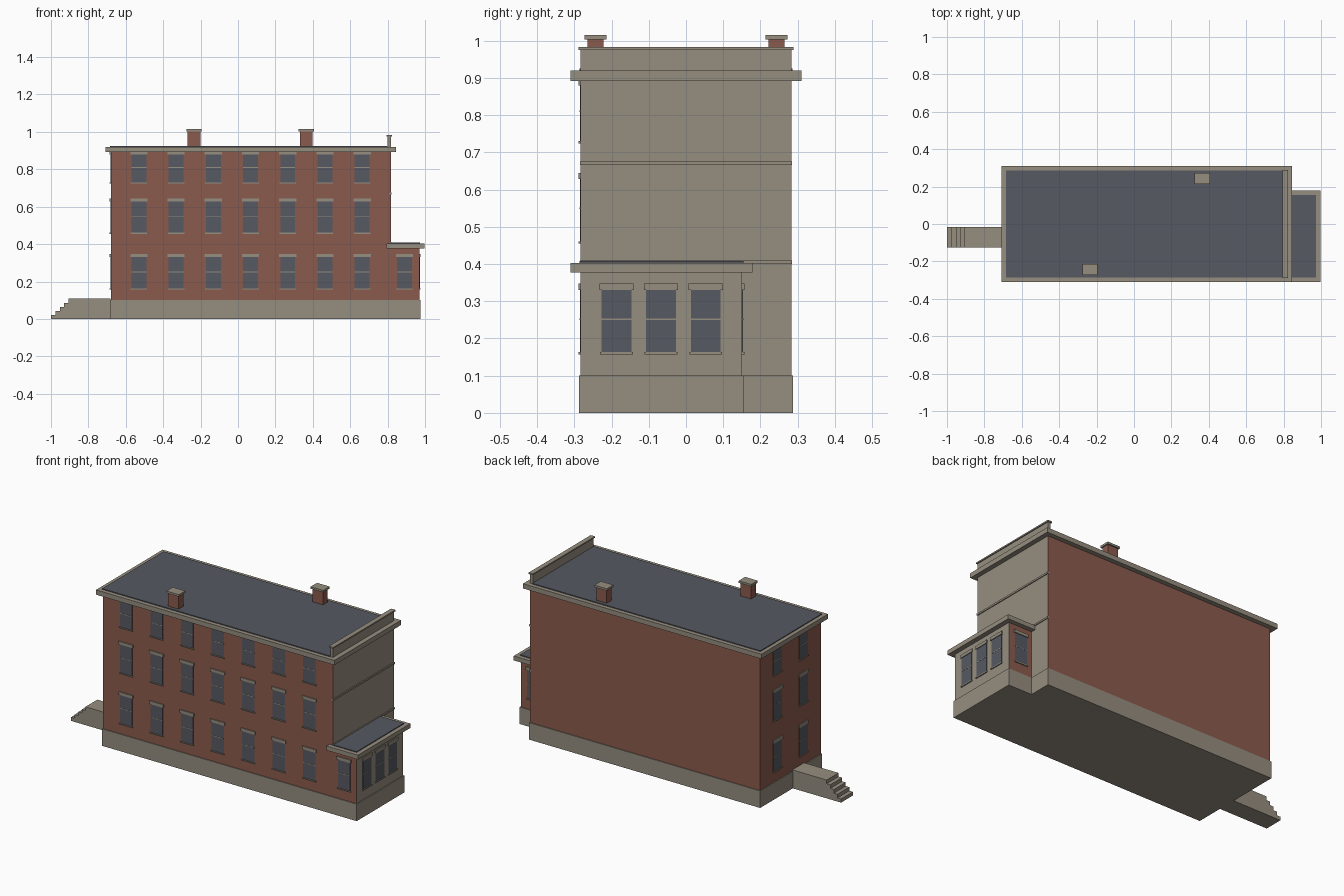
import bpy
import bmesh

if "Cube" in bpy.data.objects:
    bpy.data.objects.remove(bpy.data.objects["Cube"], do_unlink=True)


def material(name, rgb):
    m = bpy.data.materials.new(name)
    m.use_nodes = True
    m.diffuse_color = (*rgb, 1)
    m.node_tree.nodes["Principled BSDF"].inputs["Base Color"].default_value = (*rgb, 1)
    return m


brick = material("red brick", (0.26, 0.105, 0.075))
stone = material("grey stone", (0.305, 0.27, 0.215))
slate = material("dark slate", (0.093, 0.1, 0.122))


def finish(name, bm, *mats):
    bmesh.ops.recalc_face_normals(bm, faces=bm.faces)
    mesh = bpy.data.meshes.new(name)
    bm.to_mesh(mesh)
    bm.free()
    for m in mats:
        mesh.materials.append(m)
    obj = bpy.data.objects.new(name, mesh)
    bpy.context.collection.objects.link(obj)
    return obj


def box(name, x, y, z, *mats):
    """Box from three (low, high) ranges."""
    bm = bmesh.new()
    bmesh.ops.create_cube(bm, size=1)
    for v in bm.verts:
        for i, (lo, hi) in enumerate((x, y, z)):
            v.co[i] = lo if v.co[i] < 0 else hi
    return finish(name, bm, *mats)


def brick_walls(name, x, y, z):
    """Brick block whose +x end is faced with stone."""
    obj = box(name, x, y, z, brick, stone)
    for f in obj.data.polygons:
        f.material_index = 1 if f.normal.x > 0.5 else 0


# Walls and plinths
brick_walls("main_walls", (-0.68, 0.817), (-0.283, 0.283), (0.1, 0.9))
brick_walls("annex_walls", (0.8, 0.97), (-0.283, 0.151), (0.1, 0.385))
box("main_plinth", (-0.685, 0.822), (-0.288, 0.288), (0, 0.1), stone)
box("annex_plinth", (0.8, 0.975), (-0.288, 0.155), (0, 0.1), stone)

# Cornices and roofs
box("main_cornice", (-0.708, 0.845), (-0.31, 0.31), (0.892, 0.92), stone)
box("main_roof", (-0.685, 0.8), (-0.286, 0.286), (0.9, 0.925), slate)
box("annex_cornice", (0.793, 0.998), (-0.31, 0.178), (0.377, 0.403), stone)
box("annex_roof", (0.81, 0.973), (-0.286, 0.154), (0.39, 0.408), slate)

# End parapet with coping, and string courses on the stone end
box("parapet", (0.8, 0.817), (-0.283, 0.283), (0.9, 0.977), stone)
box("parapet_coping", (0.795, 0.823), (-0.289, 0.289), (0.975, 0.983), stone)
for name, z in (("upper_string_course", 0.671), ("lower_string_course", 0.405)):
    box(name, (0.81, 0.822), (-0.285, 0.285), (z - 0.005, z + 0.005), stone)

# Chimneys
for name, cx, cy in (("front_chimney", -0.235, -0.243), ("rear_chimney", 0.365, 0.243)):
    box(name, (cx - 0.034, cx + 0.034), (cy - 0.022, cy + 0.022), (0.91, 1.005), brick)
    box(name + "_cap", (cx - 0.041, cx + 0.041), (cy - 0.03, cy + 0.03), (1.003, 1.015), stone)


def window(name, side, wall, centre, bottom, top, lintel_top):
    """Glass, sash bar, sill and lintel on a wall facing side (axis, sign)."""
    axis, sign = side

    def piece(part, half, z, depth, mat):
        out = sorted((wall - sign * 0.004, wall + sign * depth))
        along = (centre - half, centre + half)
        x, y = (out, along) if axis == "x" else (along, out)
        box(f"{name}_{part}", x, y, z, mat)

    middle = (bottom + top) / 2 + 0.005
    piece("glass", 0.04, (bottom, top), 0.002, slate)
    piece("sash_bar", 0.04, (middle - 0.002, middle + 0.002), 0.003, stone)
    piece("sill", 0.044, (bottom - 0.006, bottom), 0.006, stone)
    piece("lintel", 0.046, (top, lintel_top), 0.006, stone)


FRONT, BACK = ("y", -1), ("y", 1)
LEFT_END, RIGHT_END = ("x", 1), ("x", -1)
ground = (0.163, 0.33, 0.348)
floors = {"ground": ground, "middle": (0.461, 0.628, 0.645), "upper": (0.73, 0.88, 0.893)}

# Windows of the main block
for floor, heights in floors.items():
    for i in range(7):
        window(f"{floor}_front_window_{i + 1}", FRONT, -0.283, -0.53 + i * 0.199, *heights)
    for i, y in enumerate((-0.12, 0.12)):
        window(f"{floor}_end_window_{i + 1}", RIGHT_END, -0.68, y, *heights)

# Windows of the annex
for i in range(3):
    window(f"annex_end_window_{i + 1}", LEFT_END, 0.97, -0.187 + i * 0.12, *ground)
window("annex_front_window", FRONT, -0.283, 0.89, *ground)
window("annex_back_window", BACK, 0.151, 0.89, *ground)

# Entrance steps, a stair profile extruded along y
steps = 5
rise, tread = 0.108 / steps, 0.0235
profile = [(-0.682, 0), (-1, 0)]
for i in range(steps):
    profile += [(-1 + i * tread, (i + 1) * rise), (-1 + (i + 1) * tread, (i + 1) * rise)]
profile[-1] = (-0.682, steps * rise)
bm = bmesh.new()
face = bm.faces.new([bm.verts.new((x, -0.125, z)) for x, z in profile])
side = bmesh.ops.extrude_face_region(bm, geom=[face])["geom"]
bmesh.ops.translate(bm, vec=(0, 0.11, 0), verts=[v for v in side if isinstance(v, bmesh.types.BMVert)])
finish("entrance_steps", bm, stone)
